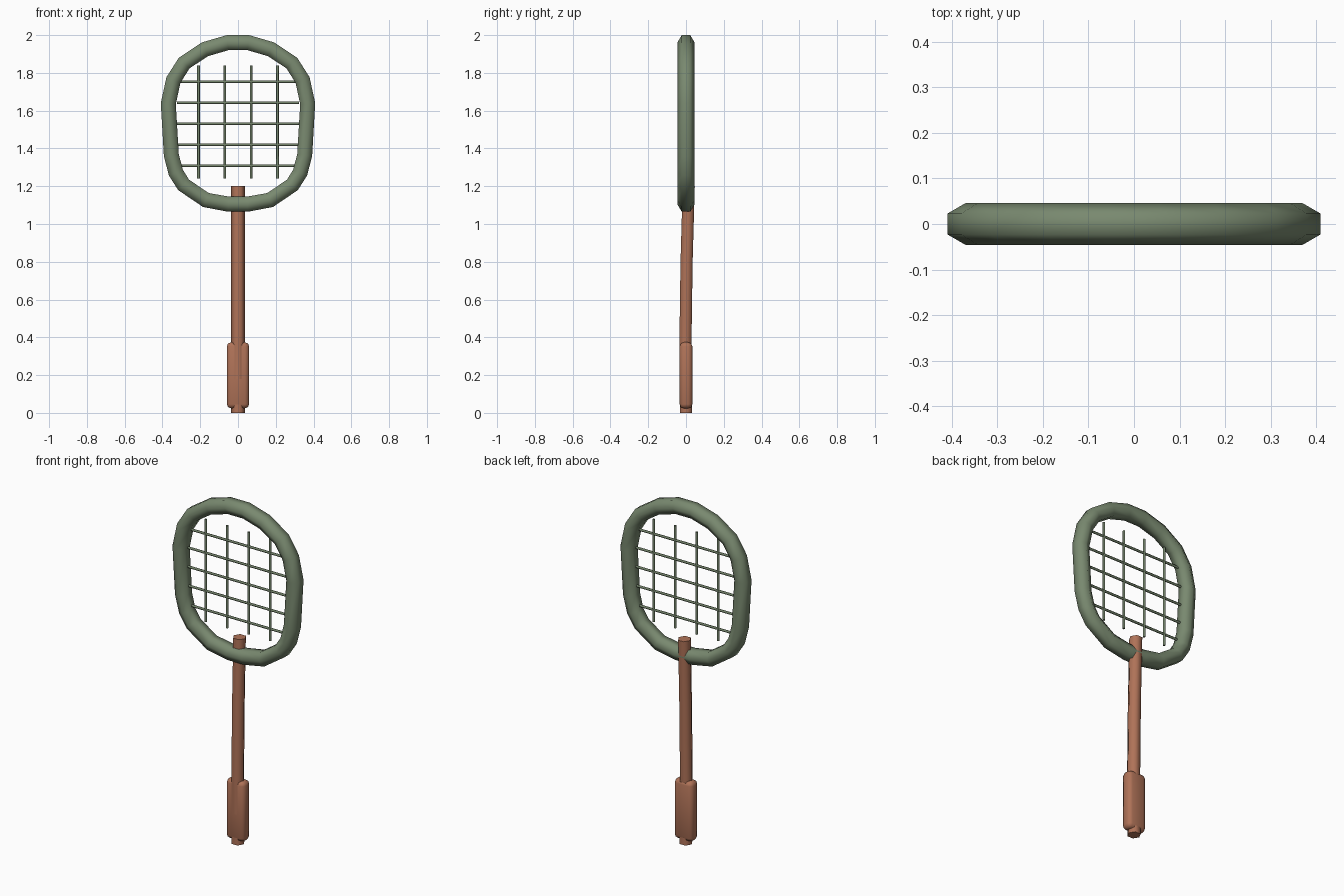
import bpy, bmesh, math
from mathutils import Vector

if "Cube" in bpy.data.objects:
    bpy.data.objects.remove(bpy.data.objects["Cube"])


def material(name, rgb):
    m = bpy.data.materials.new(name)
    m.diffuse_color = (*rgb, 1)
    m.use_nodes = True
    m.node_tree.nodes["Principled BSDF"].inputs["Base Color"].default_value = m.diffuse_color
    return m


GREEN = material("green_paint", (0.19, 0.25, 0.16))
BROWN = material("brown_wrap", (0.43, 0.17, 0.097))


def sweep(name, path, radius, mat, side, closed=False, sides=6, angle=70):
    """Sweep a regular polygon along a path; side is the section's fixed axis."""
    bm = bmesh.new()
    path = [Vector(p) for p in path]
    side = Vector(side)
    n = len(path)
    rings = []
    for i, p in enumerate(path):
        a = path[(i - 1) % n] if closed else path[max(i - 1, 0)]
        b = path[(i + 1) % n] if closed else path[min(i + 1, n - 1)]
        if closed:
            t = ((p - a).normalized() + (b - p).normalized()).normalized()
        else:
            t = (path[-1] - path[0]).normalized()
        out = t.cross(side).normalized()
        rings.append([bm.verts.new(p + radius * (math.cos(k * math.tau / sides) * side
                                                 + math.sin(k * math.tau / sides) * out))
                      for k in range(sides)])
    for i in range(n if closed else n - 1):
        r, s = rings[i], rings[(i + 1) % n]
        for k in range(sides):
            j = (k + 1) % sides
            bm.faces.new((r[k], r[j], s[j], s[k]))
    if not closed:
        bm.faces.new(rings[0])
        bm.faces.new(rings[-1])
    bmesh.ops.recalc_face_normals(bm, faces=bm.faces)
    return finish(name, bm, mat, angle)


def finish(name, bm, mat, angle):
    me = bpy.data.meshes.new(name)
    bm.to_mesh(me)
    bm.free()
    me.materials.append(mat)
    ob = bpy.data.objects.new(name, me)
    bpy.context.collection.objects.link(ob)
    bpy.ops.object.select_all(action='DESELECT')
    ob.select_set(True)
    bpy.context.view_layer.objects.active = ob
    bpy.ops.object.shade_smooth_by_angle(angle=math.radians(angle))
    return ob


# head frame: mirrored half outline, hexagonal tube
half = [(0.055, 1.960), (0.175, 1.925), (0.285, 1.852), (0.342, 1.762), (0.369, 1.637),
        (0.353, 1.365), (0.329, 1.272), (0.288, 1.207), (0.170, 1.127), (0.050, 1.105)]
outline = half + [(-x, z) for x, z in reversed(half)]
sweep("head_frame", [(x, 0, z) for x, z in outline], 0.046, GREEN, (0, 1, 0), closed=True)

# strings
for i in range(4):
    x = -0.209 + i * 0.1393
    sweep(f"main_string_{i + 1}", [(x, 0, 1.24), (x, 0, 1.84)], 0.007, GREEN, (1, 0, 0))
for i in range(5):
    z = 1.309 + i * 0.1112
    sweep(f"cross_string_{i + 1}", [(-0.322, 0, z), (0.322, 0, z)], 0.007, GREEN, (0, 1, 0))

# shaft, leaning slightly back towards the head
sweep("shaft", [(0, 0, 0), (0, -0.003, 0.37), (0, 0.003, 0.8), (0, 0.0145, 1.2)],
      0.037, BROWN, (1, 0, 0))

# grip: rounded block around the lower shaft
bm = bmesh.new()
bmesh.ops.create_cube(bm, size=1)
bmesh.ops.scale(bm, verts=bm.verts, vec=(0.118, 0.067, 0.35))
bmesh.ops.translate(bm, verts=bm.verts, vec=(0, 0, 0.199))
bmesh.ops.bevel(bm, geom=bm.edges[:], offset=0.022, segments=2, profile=0.5, affect='EDGES')
finish("grip", bm, BROWN, 50)
